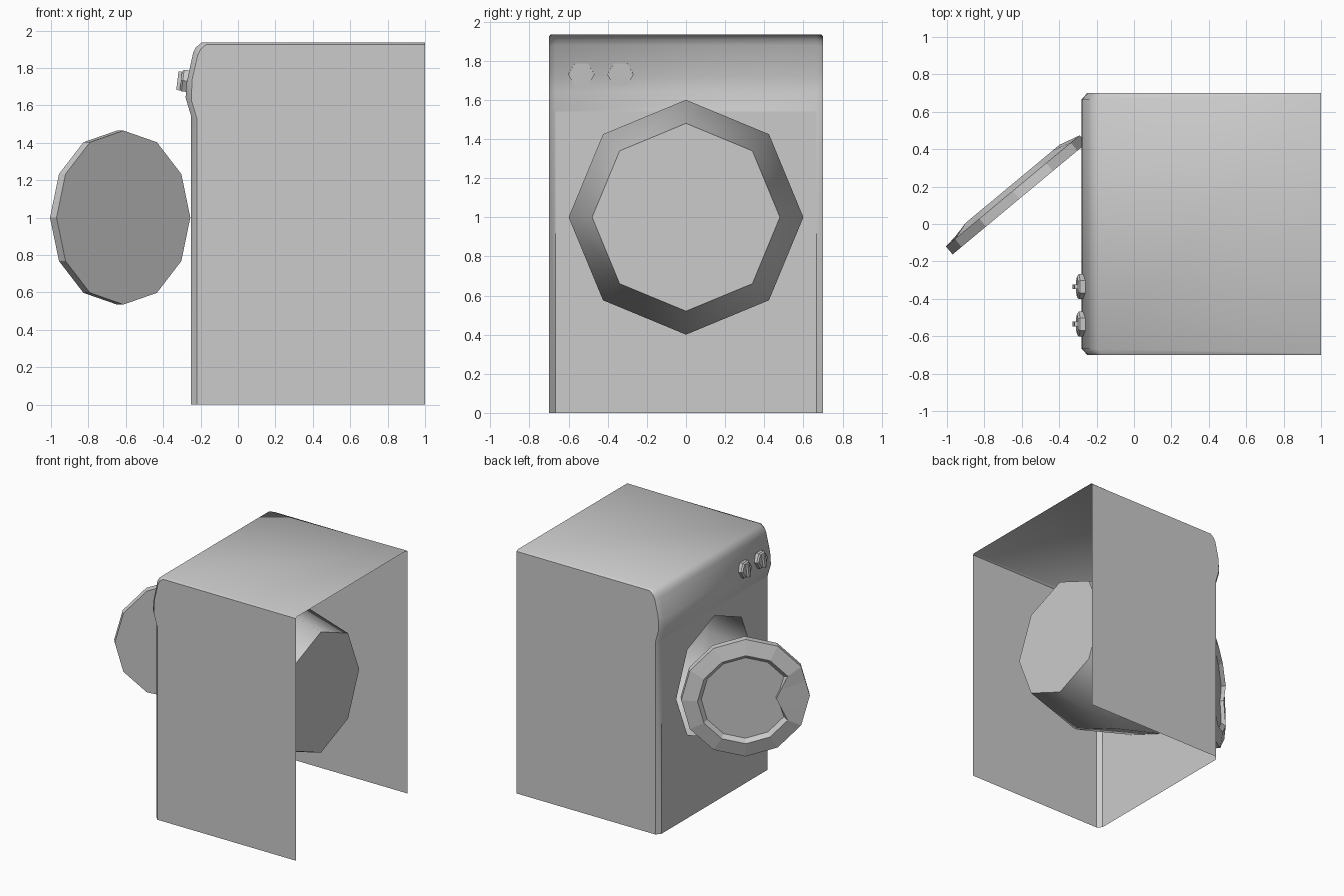
import bpy, bmesh
from math import cos, sin, pi, radians
from mathutils import Matrix, Vector

cube = bpy.data.objects.get("Cube")
if cube:
    bpy.data.objects.remove(cube, do_unlink=True)

grey = bpy.data.materials.new("light_grey")
grey.use_nodes = True
grey.diffuse_color = (0.6, 0.6, 0.6, 1)
grey.node_tree.nodes["Principled BSDF"].inputs["Base Color"].default_value = (0.6, 0.6, 0.6, 1)


def finish(bm, name, matrix=Matrix(), smooth=None):
    """Turn a bmesh into a named, coloured object."""
    bmesh.ops.remove_doubles(bm, verts=bm.verts, dist=0.0005)
    bmesh.ops.recalc_face_normals(bm, faces=bm.faces)
    mesh = bpy.data.meshes.new(name)
    bm.to_mesh(mesh)
    bm.free()
    mesh.materials.append(grey)
    obj = bpy.data.objects.new(name, mesh)
    obj.matrix_world = matrix
    bpy.context.collection.objects.link(obj)
    if smooth:
        bpy.ops.object.select_all(action='DESELECT')
        bpy.context.view_layer.objects.active = obj
        obj.select_set(True)
        bpy.ops.object.shade_smooth_by_angle(angle=radians(smooth))
    return obj


def ring(bm, points):
    return [bm.verts.new(p) for p in points]


def bridge(bm, a, b, closed=True):
    n = len(a)
    for i in range(n if closed else n - 1):
        j = (i + 1) % n
        bm.faces.new((a[i], a[j], b[j], b[i]))


def octagon(r, x):
    return [(x, r * cos(i * pi / 4), 1 + r * sin(i * pi / 4)) for i in range(8)]


# Cabinet shell: open at the back and the bottom
front_edge = [(-.25, 0, .667), (-.25, 1.54, .667), (-.28, 1.64, .667), (-.275, 1.72, .667),
              (-.24, 1.88, .667), (-.225, 1.91, .667), (-.195, 1.935, .67), (1, 1.935, .69)]
side_edge = [(-.22, 0), (-.22, 1.53), (-.25, 1.63), (-.245, 1.74),
             (-.215, 1.87), (-.2, 1.9), (-.17, 1.925), (1, 1.925)]
bm = bmesh.new()
rails = {}
for s in (-1, 1):
    rails[s] = ring(bm, [(x, s * w, z) for x, z, w in front_edge])
    outline = ring(bm, [(x, s * .7, z) for x, z in side_edge])
    bridge(bm, rails[s], outline, closed=False)
    bm.faces.new(outline + [bm.verts.new((1, s * .7, 0))])
bridge(bm, rails[-1][1:], rails[1][1:], closed=False)
# Front panel around the octagonal opening
w, top = .667, 1.54
frame = ring(bm, [(-.25, y, z) for y, z in ((w, 1), (w, top), (0, top), (-w, top),
                                             (-w, 1), (-w, 0), (0, 0), (w, 0))])
bridge(bm, frame, ring(bm, octagon(.48, -.25)))
finish(bm, "cabinet", smooth=41)

# Drum: faceted barrel open to the front panel
bm = bmesh.new()
rings = [ring(bm, octagon(r, x)) for r, x in ((.48, -.25), (.6, .2), (.6, .24), (.48, .73))]
for a, b in zip(rings, rings[1:]):
    bridge(bm, a, b)
bm.faces.new(rings[-1])
finish(bm, "drum", smooth=75)


# Door: twelve-sided disc with a raised ridge, recess and a bite for the handle
def door_ring(r, h, bite=False):
    pts = []
    for i in range(24):
        q = r * (cos(pi / 12) if i % 2 else 1)
        if bite:
            q = {11: .26, 12: .22, 13: .26}.get(i, r) * q / r if i == 12 else (
                .26 if i in (11, 13) else q)
        a = i * pi / 12
        pts.append((q * cos(a), q * sin(a), h))
    return pts


bm = bmesh.new()
loops = [ring(bm, p) for p in (door_ring(.465, 0), door_ring(.465, .055),
                               door_ring(.35, .085, True), door_ring(.32, .055, True))]
bm.faces.new(loops[0])
for a, b in zip(loops, loops[1:]):
    bridge(bm, a, b)
bm.faces.new(loops[-1])
along, out = Vector((.77, .64, 0)).normalized(), Vector((-.64, .77, 0)).normalized()
up = out.cross(along)
if up.z < 0:
    up = -up
basis = Matrix((along, up, out)).transposed().to_4x4()
finish(bm, "door", Matrix.Translation(along * -.385 + out * .495 + Vector((0, 0, 1))) @ basis)

# Two control knobs: hexagonal base with an upright grip
tilt = Matrix.Rotation(radians(7), 4, 'Y')
for name, y in (("knob_outer", -.535), ("knob_inner", -.335)):
    bm = bmesh.new()
    hexes = [ring(bm, [(x, r * cos(i * pi / 3), r * sin(i * pi / 3)) for i in range(6)])
             for x, r in ((.01, .067), (-.02, .067), (-.03, .055))]
    bridge(bm, hexes[0], hexes[1])
    bridge(bm, hexes[1], hexes[2])
    bm.faces.new(hexes[0])
    bm.faces.new(hexes[2])
    finish(bm, name, Matrix.Translation((-.275, y, 1.73)) @ tilt)
    bm = bmesh.new()
    bmesh.ops.create_cube(bm, size=1, matrix=Matrix.Diagonal((.03, .025, .1, 1)))
    finish(bm, name + "_grip", Matrix.Translation((-.309, y, 1.73)) @ tilt)
